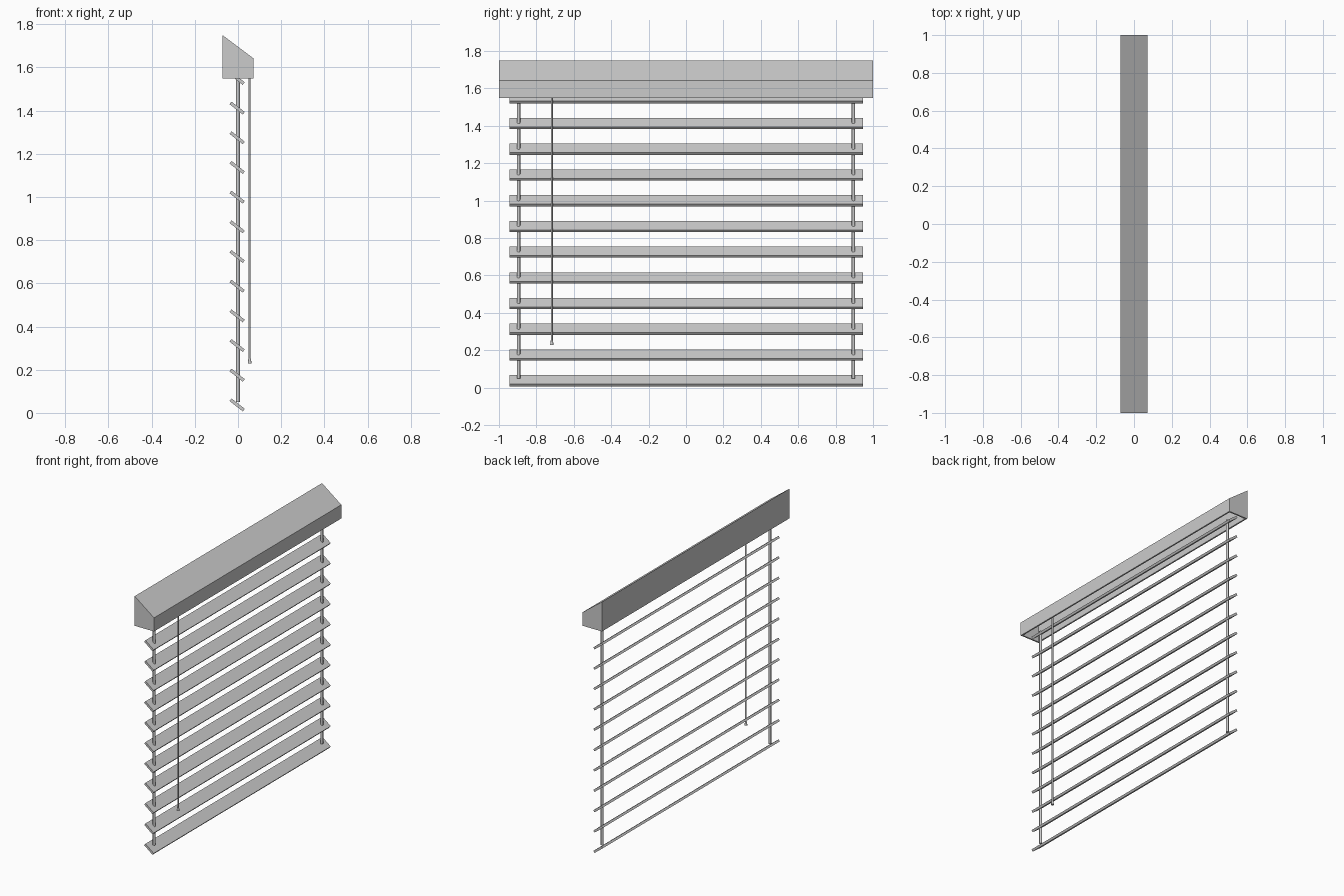
import bpy, bmesh, math

if "Cube" in bpy.data.objects:
    bpy.data.objects.remove(bpy.data.objects["Cube"])


def make_object(name, bm):
    bmesh.ops.recalc_face_normals(bm, faces=bm.faces)
    me = bpy.data.meshes.new(name)
    bm.to_mesh(me)
    bm.free()
    ob = bpy.data.objects.new(name, me)
    bpy.context.collection.objects.link(ob)
    return ob


def prism(bm, profile, y0, y1):
    """Extrude an (x, z) profile along y; returns the created side faces."""
    a = [bm.verts.new((x, y0, z)) for x, z in profile]
    b = [bm.verts.new((x, y1, z)) for x, z in profile]
    n = len(profile)
    sides = [bm.faces.new((a[i], a[(i + 1) % n], b[(i + 1) % n], b[i])) for i in range(n)]
    bm.faces.new(a)
    bm.faces.new(b[::-1])
    return sides


def rod(name, x, y, z0, z1, r, r_top=None, sides=12):
    bpy.ops.mesh.primitive_cone_add(vertices=sides, radius1=r, radius2=r_top or r,
                                    depth=z1 - z0, location=(x, y, (z0 + z1) / 2))
    ob = bpy.context.object
    ob.name = name
    bpy.ops.object.shade_smooth_by_angle()
    return ob


# Head rail: sloped-top box, hollow and open underneath
bm = bmesh.new()
outer = [(-0.072, 1.55), (0.072, 1.55), (0.072, 1.642), (-0.072, 1.75)]
sides = prism(bm, outer, -1, 1)
bmesh.ops.recalc_face_normals(bm, faces=bm.faces)
bmesh.ops.delete(bm, geom=[sides[0]], context='FACES_ONLY')
rail = make_object("head_rail", bm)
shell = rail.modifiers.new("shell", 'SOLIDIFY')
shell.thickness = 0.01
shell.offset = -1
shell.use_even_offset = True

# Slats: thin tilted strips, one above another
tilt, half_w, half_t = math.radians(-38), 0.039, 0.0075
c, s = math.cos(tilt), math.sin(tilt)
section = [(u * half_w, v * half_t) for u, v in ((-1, -1), (1, -1), (1, 1), (-1, 1))]
section = [(x * c - z * s - 0.004, x * s + z * c) for x, z in section]
for i in range(12):
    zc = 0.037 + i * 0.1375
    bm = bmesh.new()
    prism(bm, [(x, zc + z) for x, z in section], -0.945, 0.945)
    make_object(f"slat_{i + 1}", bm)

# Ladder cords through the slats near both ends
for side, y in (("left", -0.895), ("right", 0.895)):
    rod(f"cord_{side}", 0, y, 0.05, 1.56, 0.009)

# Tilt wand with a small flared tip
rod("wand", 0.054, -0.717, 0.25, 1.56, 0.005)
rod("wand_tip", 0.054, -0.717, 0.228, 0.252, 0.009, 0.006)
